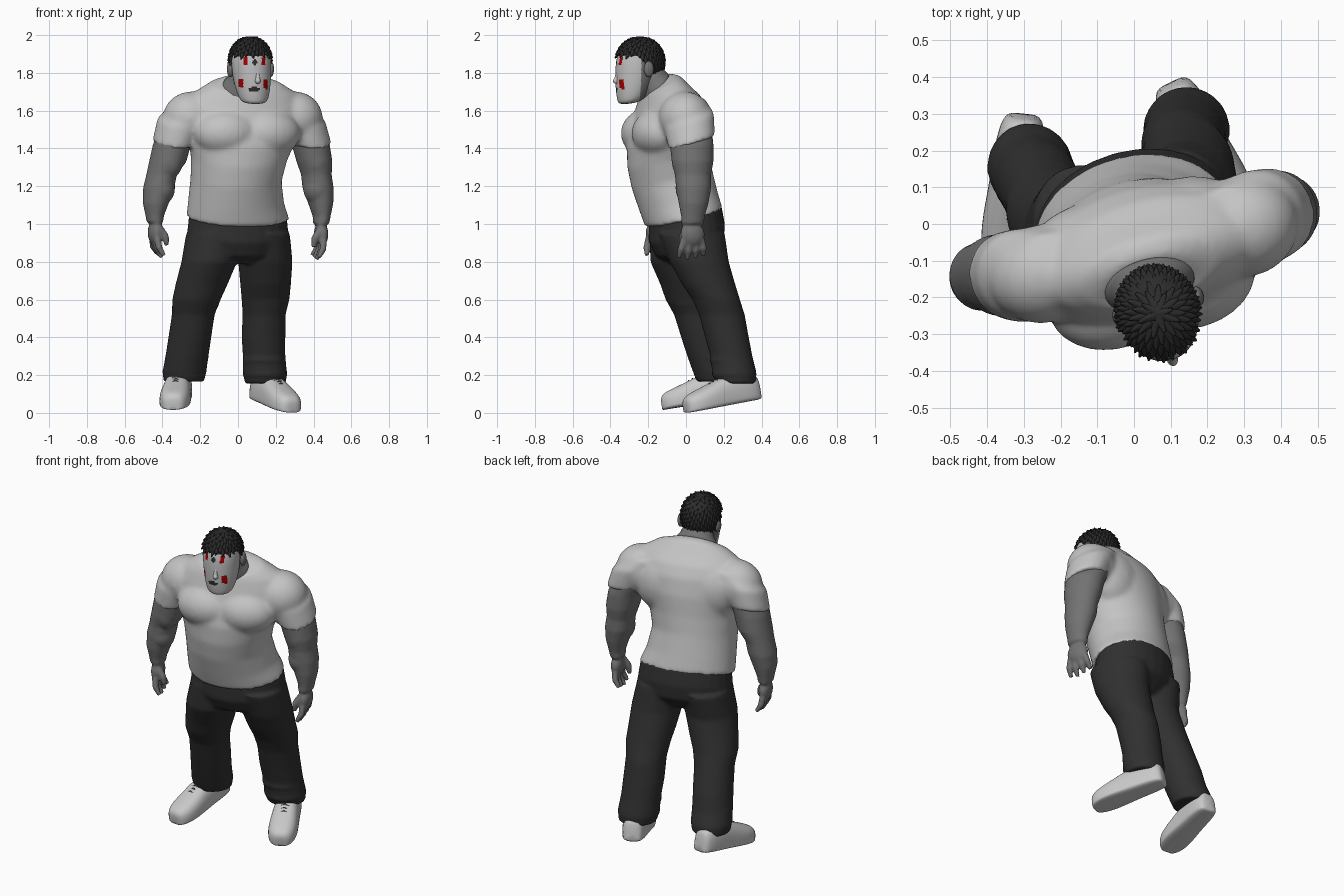
import bpy, bmesh, math
from mathutils import Vector, Matrix

if "Cube" in bpy.data.objects:
    bpy.data.objects.remove(bpy.data.objects["Cube"])

YAW = math.radians(15)                       # body turned slightly to +x
SIDE = Vector((math.cos(YAW), math.sin(YAW), 0))
BACK = Vector((-math.sin(YAW), math.cos(YAW), 0))
UP = Vector((0, 0, 1))


def material(name, r, g=None, b=None):
    m = bpy.data.materials.new(name)
    m.diffuse_color = (r, r if g is None else g, r if b is None else b, 1)
    m.use_nodes = True
    m.node_tree.nodes["Principled BSDF"].inputs["Base Color"].default_value = m.diffuse_color
    return m


SHIRT = material("light grey cloth", 0.55)
SKIN = material("grey skin", 0.17)
PANTS = material("black cloth", 0.03)
HAIR = material("black hair", 0.025)
FACE = material("pale face", 0.52)
SHOE = material("pale shoe", 0.58)
RED = material("red paint", 0.36, 0.0, 0.0)
LACE = material("dark lace", 0.12)


def skin_rings(bm, rings):
    """Join rings of points into a closed tube."""
    vs = [[bm.verts.new(p) for p in r] for r in rings]
    n = len(vs[0])
    for a, b in zip(vs, vs[1:]):
        for i in range(n):
            bm.faces.new((a[i], a[(i + 1) % n], b[(i + 1) % n], b[i]))
    bm.faces.new(vs[0][::-1])
    bm.faces.new(vs[-1])


def loft(bm, rings, tilt=0, n=24):
    """Rings: x, y, z, half width, half depth, optional tilt in degrees."""
    out = []
    for x, y, z, rx, ry, *t in rings:
        p = math.radians(t[0] if t else tilt)
        d = BACK * math.cos(p) + UP * math.sin(p)
        out.append([Vector((x, y, z)) + SIDE * rx * math.cos(k) + d * ry * math.sin(k)
                    for k in (2 * math.pi * i / n for i in range(n))])
    skin_rings(bm, out)


def ball(bm, c, r):
    bmesh.ops.create_uvsphere(bm, u_segments=24, v_segments=14, radius=1,
                              matrix=Matrix.Translation(c) @ Matrix.Rotation(YAW, 4, 'Z')
                              @ Matrix.Diagonal((*r, 1)))


def rod(bm, a, b, r1, r2, n=10):
    a, b = Vector(a), Vector(b)
    d = b - a
    bmesh.ops.create_cone(bm, cap_ends=True, segments=n, radius1=r1, radius2=r2, depth=d.length,
                          matrix=Matrix.Translation((a + b) / 2) @ d.to_track_quat('Z', 'Y').to_matrix().to_4x4())


def finish(bm, name, mats, voxel=0, smooth=0, subsurf=0, angle=60):
    bmesh.ops.recalc_face_normals(bm, faces=bm.faces[:])
    me = bpy.data.meshes.new(name)
    bm.to_mesh(me)
    bm.free()
    ob = bpy.data.objects.new(name, me)
    bpy.context.collection.objects.link(ob)
    for m in mats:
        me.materials.append(m)
    if voxel:
        m = ob.modifiers.new("fuse", 'REMESH')
        m.mode, m.voxel_size = 'VOXEL', voxel
    if smooth:
        m = ob.modifiers.new("soften", 'SMOOTH')
        m.factor, m.iterations = 0.5, smooth
    if subsurf:
        m = ob.modifiers.new("round", 'SUBSURF')
        m.levels = m.render_levels = subsurf
    bpy.ops.object.select_all(action='DESELECT')
    bpy.context.view_layer.objects.active = ob
    ob.select_set(True)
    if ob.modifiers:
        bpy.ops.object.convert(target='MESH')
    bpy.ops.object.shade_smooth_by_angle(angle=math.radians(angle))
    return ob


# Shirt: torso, chest, back, shoulders and sleeves fused together
bm = bmesh.new()
loft(bm, [(0, -.01, 1.03, .278, .205), (-.01, -.04, 1.12, .257, .21), (-.01, -.075, 1.24, .243, .217),
          (.005, -.092, 1.35, .258, .222), (.02, -.095, 1.46, .295, .22), (.03, -.092, 1.57, .325, .195),
          (.035, -.095, 1.645, .315, .162), (.04, -.11, 1.7, .27, .125),
          (.042, -.13, 1.745, .19, .1, 25), (.042, -.16, 1.738, .135, .095, 40)], tilt=14, n=40)
chest = Vector((.025, -.09, 1.47))
for s in (-1, 1):
    ball(bm, chest - BACK * .09 + UP * .01 + SIDE * .11 * s, (.18, .137, .13))
    ball(bm, chest + BACK * .06 + UP * .05 + SIDE * .13 * s, (.18, .125, .18))
ball(bm, (.3, -.005, 1.56), (.15, .14, .142))
ball(bm, (-.245, -.135, 1.56), (.155, .135, .142))
loft(bm, [(.25, -.01, 1.64, .12, .11), (.335, .015, 1.55, .128, .14), (.383, .03, 1.43, .113, .128)], tilt=16)
loft(bm, [(-.21, -.13, 1.64, .12, .11), (-.3, -.14, 1.55, .126, .135), (-.343, -.14, 1.43, .11, .126)], tilt=16)
finish(bm, "shirt", [SHIRT], voxel=.01, smooth=20)

# Neck showing inside the collar
bm = bmesh.new()
loft(bm, [(.042, -.165, 1.712, .135, .1, 40), (.042, -.167, 1.738, .13, .095, 40),
          (.05, -.18, 1.76, .092, .085, 30), (.06, -.215, 1.83, .085, .085, 15)])
finish(bm, "neck", [SKIN], subsurf=1)

# Arms with hands
ARMS = {
    "right_arm": (1, [(.33, .02, 1.53, .1, .115), (.385, .03, 1.42, .1, .117), (.405, .035, 1.33, .094, .112),
                      (.415, .037, 1.26, .08, .097), (.424, .04, 1.19, .082, .094), (.438, .04, 1.11, .066, .08),
                      (.443, .037, 1.04, .046, .064), (.44, .035, 1.0, .042, .06)]),
    "left_arm": (-1, [(-.31, -.14, 1.53, .1, .115), (-.35, -.14, 1.42, .1, .115), (-.372, -.14, 1.33, .098, .112),
                      (-.405, -.142, 1.26, .08, .096), (-.42, -.145, 1.19, .082, .093), (-.435, -.15, 1.11, .068, .08),
                      (-.441, -.15, 1.04, .047, .063), (-.44, -.15, 1.01, .043, .06)]),
}
for name, (s, rings) in ARMS.items():
    bm = bmesh.new()
    loft(bm, rings)
    wrist = Vector(rings[-1][:3])
    inner = -SIDE * s
    ball(bm, Vector(rings[2][:3]) - BACK * .045 + UP * .01, (.07, .068, .1))
    ball(bm, Vector(rings[4][:3]) - BACK * .015 - SIDE * .008 * s, (.075, .08, .09))
    ball(bm, wrist - UP * .055, (.036, .066, .065))
    for i in range(4):
        k = BACK * (-.048 + .032 * i)
        a = wrist + k - UP * .085
        b = wrist + k * 1.3 - UP * (.14 - .006 * abs(i - 1)) + inner * .006
        c = wrist + k * 1.4 - UP * (.188 - .01 * abs(i - 1)) + inner * .032
        rod(bm, a, b, .02, .018)
        rod(bm, b, c, .018, .013)
        ball(bm, b, (.018, .018, .018))
    t = wrist - UP * .075 - BACK * .045 + inner * .045
    rod(bm, wrist - UP * .02 - BACK * .03, t, .027, .021)
    rod(bm, t, t - UP * .05 + inner * .008, .021, .013)
    finish(bm, name, [SKIN], voxel=.0075, smooth=8)

# Trousers: hips and legs fused together
bm = bmesh.new()
loft(bm, [(0, -.005, 1.06, .262, .192), (0, .005, .95, .274, .202), (0, .02, .87, .255, .178),
          (0, .03, .81, .15, .1)], tilt=14)
loft(bm, [(-.13, -.015, .95, .142, .18), (-.152, -.03, .8, .147, .16), (-.193, .004, .68, .138, .14),
          (-.22, .025, .6, .128, .134), (-.237, .06, .52, .113, .124), (-.255, .098, .4, .113, .125),
          (-.27, .125, .3, .114, .119), (-.283, .155, .22, .116, .12), (-.287, .165, .165, .108, .108)])
loft(bm, [(.13, .03, .95, .142, .178), (.145, .07, .8, .143, .158), (.146, .12, .68, .134, .142),
          (.146, .16, .6, .127, .126), (.138, .19, .52, .114, .122), (.135, .217, .4, .116, .116),
          (.138, .24, .3, .113, .112), (.142, .255, .22, .117, .117), (.145, .265, .155, .109, .107)])
# cloth folds above the cuffs and at the knees
for x, y, z, r in ((-.283, .155, .22, .112), (-.272, .13, .29, .11), (-.222, .03, .575, .117),
                   (.143, .255, .205, .114), (.138, .238, .28, .109), (.142, .17, .575, .116)):
    ball(bm, (x, y, z), (r + .007, r + .007, .032))
finish(bm, "trousers", [PANTS], voxel=.01, smooth=8)

# Shoes, heels raised by the lean
PROFILE = [(0, .035, .11), (.03, .055, .135), (.15, .068, .155), (.35, .072, .163), (.5, .076, .15),
           (.66, .082, .126), (.82, .082, .106), (.93, .068, .092), (.985, .048, .075), (1, .025, .05)]
for name, heel, toe in (("right_shoe", (.097, .39, .073), (.287, .0, 0)),
                        ("left_shoe", (-.3, .305, .085), (-.345, -.124, .015))):
    heel, toe = Vector(heel), Vector(toe)
    lat = (toe - heel).cross(UP).normalized()
    up = lat.cross(toe - heel).normalized()
    rings = []
    for t, w, h in PROFILE:
        ring = []
        for i in range(28):
            k = 2 * math.pi * i / 28
            c, s = math.cos(k), math.sin(k)
            e = .8 if s > 0 else .35          # round on top, flat at the sole
            ring.append(heel.lerp(toe, t) + lat * w * math.copysign(abs(c) ** .7, c)
                        + up * h * (.3 + (.7 if s > 0 else .3) * math.copysign(abs(s) ** e, s)))
        rings.append(ring)
    bm = bmesh.new()
    skin_rings(bm, rings)
    finish(bm, name, [SHOE], subsurf=1)
    # Laces lying across the instep
    bm = bmesh.new()
    for t, h in ((.38, .163), (.43, .158), (.48, .154), (.53, .147), (.58, .139), (.63, .132)):
        p = heel.lerp(toe, t) + up * h
        for s in (-1, 1):
            rod(bm, p, p + lat * .034 * s - up * .013 + (toe - heel) * .012, .0035, .0035, 6)
    finish(bm, name.replace("shoe", "laces"), [LACE])

# Head: hair cap, pale face and painted marks chosen by position
bm = bmesh.new()
loft(bm, [(.087, -.305, 1.636, .055, .05), (.083, -.288, 1.662, .08, .078), (.076, -.27, 1.74, .097, .106),
          (.07, -.253, 1.81, .106, .124), (.066, -.246, 1.88, .11, .129), (.065, -.242, 1.94, .096, .11),
          (.065, -.24, 1.975, .055, .06)], tilt=6)
head = finish(bm, "head", [SKIN, FACE, HAIR, RED], subsurf=3)
CENTRE = Vector((.065, -.243, 1.86))


def hairline(f):
    return 1.8 + .09 * min(1, max(0, (f + .05) / .08))


MARKS = ((.04, 1.86, .009, .021), (.135, 1.86, .009, .021), (.015, 1.745, .013, .022), (.146, 1.74, .011, .024))
for p in head.data.polygons:
    x, y, z = p.center
    f = -(p.center - CENTRE).dot(BACK)
    if z > hairline(f):
        k = 2
    elif f < .022:
        k = 0
    elif any(abs(x - a) < w and abs(z - b) < h for a, b, w, h in MARKS):
        k = 3
    elif math.hypot(x - .09, z - 1.857) < .014 or math.hypot((x - .085) / 2.6, z - 1.713) < .012:
        k = 2
    else:
        k = 1
    p.material_index = k

# Nose
bm = bmesh.new()
nose = Vector((.076, -.262, 1.757)) - BACK * .108
ball(bm, nose, (.016, .022, .016))
rod(bm, nose - BACK * .004, nose + UP * .06 + BACK * .008, .014, .008)
finish(bm, "nose", [FACE], voxel=.004, smooth=4)

# Ears
for s, side in ((-1, "left"), (1, "right")):
    bm = bmesh.new()
    ball(bm, Vector((.066, -.225, 1.82)) + SIDE * .11 * s, (.018, .027, .042))
    finish(bm, side + "_ear", [SKIN])

# Short pointed hair tufts spread over the skull
bm = bmesh.new()
N = 330
for i in range(N):
    h = 1 - 2 * (i + .5) / N
    a = i * math.pi * (3 - math.sqrt(5))
    r = math.sqrt(1 - h * h)
    n = SIDE * r * math.cos(a) + BACK * r * math.sin(a) + UP * h
    p = CENTRE + SIDE * .1 * r * math.cos(a) + BACK * .118 * r * math.sin(a) + UP * .118 * h
    if p.z < hairline(-(p - CENTRE).dot(BACK)) + .008:
        continue
    down = (n * h - UP).normalized()
    d = (n * .4 + down * .9).normalized()
    rod(bm, p - d * .01, p + d * .036, .02, .003, 8)
finish(bm, "hair_tufts", [HAIR], angle=50)
